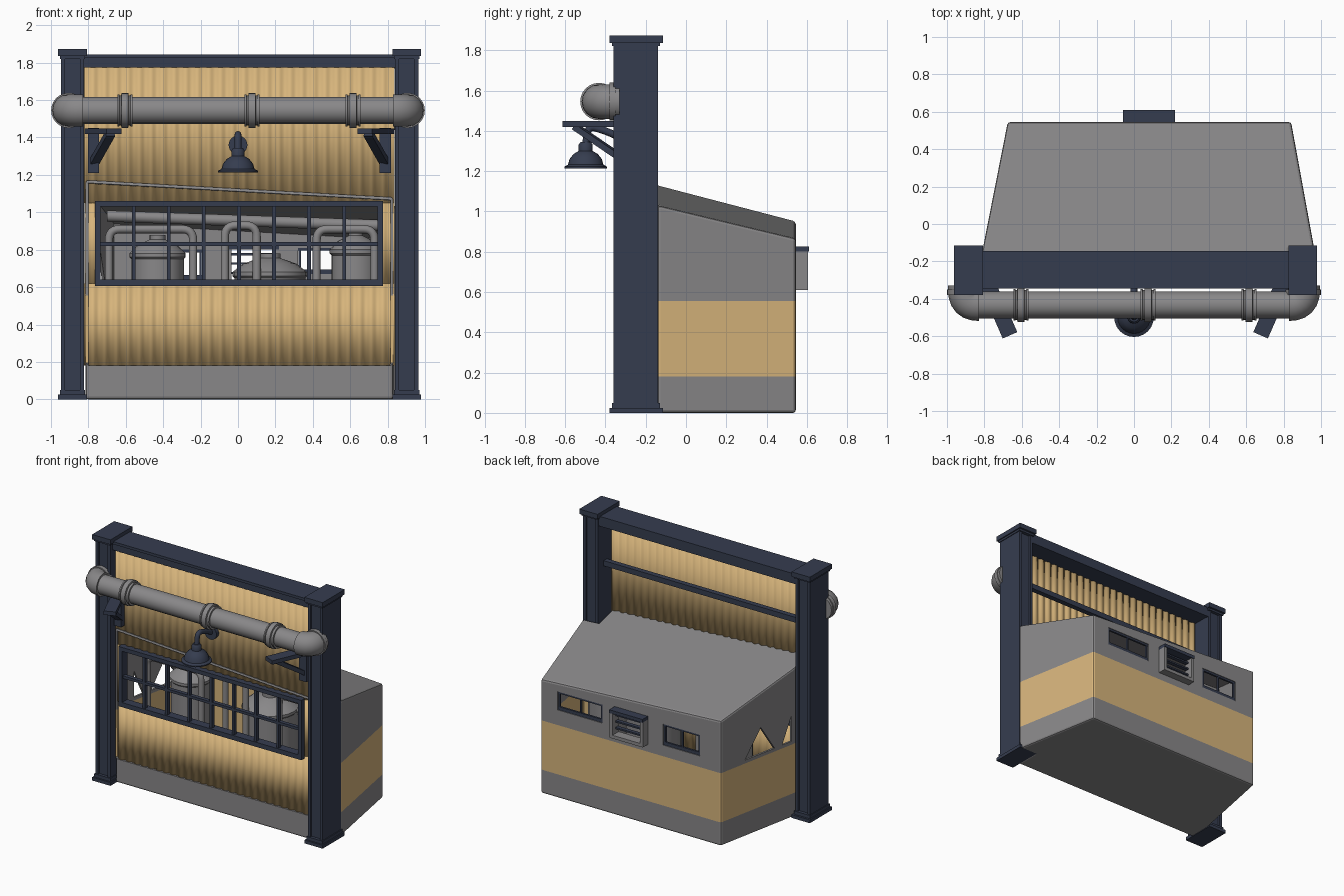
import bpy, bmesh, math
from mathutils import Vector

cube = bpy.data.objects.get("Cube")
if cube:
    bpy.data.objects.remove(cube, do_unlink=True)


def material(name, rgb):
    m = bpy.data.materials.new(name)
    m.use_nodes = True
    m.diffuse_color = (*rgb, 1)
    m.node_tree.nodes["Principled BSDF"].inputs["Base Color"].default_value = (*rgb, 1)
    return m


GREY = material("concrete grey", (0.25, 0.245, 0.25))
TAN = material("tan cladding", (0.68, 0.46, 0.2))
NAVY = material("navy steel", (0.036, 0.046, 0.078))


def finish(name, bm, *mats, smooth=False):
    bmesh.ops.recalc_face_normals(bm, faces=bm.faces)
    me = bpy.data.meshes.new(name)
    bm.to_mesh(me)
    bm.free()
    for m in mats:
        me.materials.append(m)
    ob = bpy.data.objects.new(name, me)
    bpy.context.collection.objects.link(ob)
    if smooth:
        bpy.ops.object.select_all(action='DESELECT')
        ob.select_set(True)
        bpy.context.view_layer.objects.active = ob
        bpy.ops.object.shade_smooth_by_angle(angle=math.radians(35))
    return ob


def add_box(bm, x0, x1, y0, y1, z0, z1):
    r = bmesh.ops.create_cube(bm, size=1)
    for v in r["verts"]:
        v.co = ((x0 + x1) / 2 + v.co.x * (x1 - x0), (y0 + y1) / 2 + v.co.y * (y1 - y0),
                (z0 + z1) / 2 + v.co.z * (z1 - z0))


def boxes(name, mat, *dims):
    bm = bmesh.new()
    for d in dims:
        add_box(bm, *d)
    return finish(name, bm, mat)


def add_lathe(bm, profile, axis="z", at=(0, 0, 0), n=24):
    """Spin (radius, height) pairs around an axis and cap the ends."""
    rings = []
    for r, h in profile:
        ring = []
        for i in range(n):
            a = math.tau * i / n
            c, s = r * math.cos(a), r * math.sin(a)
            p = {"x": (h, c, s), "y": (c, h, s), "z": (c, s, h)}[axis]
            ring.append(bm.verts.new(Vector(p) + Vector(at)))
        rings.append(ring)
    for a, b in zip(rings, rings[1:]):
        for i in range(n):
            bm.faces.new((a[i], a[(i + 1) % n], b[(i + 1) % n], b[i]))
    bm.faces.new(rings[0])
    bm.faces.new(rings[-1])


def tube(name, mat, points, radius, bend=None, res=4):
    """Pipe along a path; bend points are rounded by a Bezier curve."""
    cu = bpy.data.curves.new(name, 'CURVE')
    cu.dimensions = '3D'
    cu.bevel_depth, cu.bevel_resolution, cu.use_fill_caps = radius, res, True
    path = [Vector(points[0])]
    for p, q, r in zip(points, points[1:], points[2:]):
        p, q, r = Vector(p), Vector(q), Vector(r)
        d = bend or radius
        a, b = q + (p - q).normalized() * d, q + (r - q).normalized() * d
        for i in range(7):
            t = i / 6
            path.append(a * (1 - t) ** 2 + q * 2 * t * (1 - t) + b * t * t)
    path.append(Vector(points[-1]))
    sp = cu.splines.new('POLY')
    sp.points.add(len(path) - 1)
    for k, p in zip(sp.points, path):
        k.co = (*p, 1)
    tmp = bpy.data.objects.new(name, cu)
    bpy.context.collection.objects.link(tmp)
    bm = bmesh.new()
    bm.from_mesh(tmp.to_mesh())
    bpy.data.objects.remove(tmp)
    return finish(name, bm, mat, smooth=True)


def bar(name, mat, a, b, w, h):
    """Rectangular strut between two points."""
    a, b = Vector(a), Vector(b)
    bm = bmesh.new()
    add_box(bm, -w / 2, w / 2, -h / 2, h / 2, 0, (b - a).length)
    rot = (b - a).to_track_quat('Z', 'Y').to_matrix().to_4x4()
    bm.transform(rot)
    bmesh.ops.translate(bm, verts=bm.verts, vec=a)
    return finish(name, bm, mat)


# Building shell: tapered plan, banded walls, tilted roof
def roof_z(x, y):
    return 1.03 + 0.056 * (0.965 - x) - 0.25 * (y + 0.14)


plan = [(-0.815, -0.31), (0.83, -0.31), (0.83, -0.14), (0.965, -0.14),
        (0.84, 0.545), (-0.675, 0.545), (-0.81, -0.14)]
bm = bmesh.new()
rings = [[bm.verts.new((x, y, z)) for x, y in plan] for z in (0, 0.18, 0.555)]
rings.append([bm.verts.new((x, y, roof_z(x, y))) for x, y in plan])
for band in range(3):
    for i in range(len(plan)):
        if i == 0 and band > 0:
            continue
        j = (i + 1) % len(plan)
        f = bm.faces.new((rings[band][i], rings[band][j], rings[band + 1][j], rings[band + 1][i]))
        f.material_index = 1 if band == 1 else 0
bm.faces.new(rings[0])
bm.faces.new(rings[-1])
shell = finish("building_shell", bm, GREY, TAN)
bev = shell.modifiers.new("bevel", 'BEVEL')
bev.width, bev.segments, bev.limit_method = 0.014, 2, 'ANGLE'
sol = shell.modifiers.new("thickness", 'SOLIDIFY')
sol.thickness, sol.offset = 0.015, -1

# Openings in the rear and side walls
bm = bmesh.new()
rear_windows = [(0.32, 0.70, 0.67, 0.81), (-0.50, -0.19, 0.64, 0.80)]
for x0, x1, z0, z1 in rear_windows + [(-0.04, 0.20, 0.63, 0.80)]:
    add_box(bm, x0, x1, 0.45, 0.65, z0, z1)
for tri in ([(0.32, 0.58), (0.04, 0.58), (0.17, 0.78)], [(-0.03, 0.58), (-0.12, 0.58), (-0.12, 0.78)]):
    a = [bm.verts.new((-1, y, z)) for y, z in tri]
    b = [bm.verts.new((-0.6, y, z)) for y, z in tri]
    bm.faces.new(a)
    bm.faces.new(b)
    for i in range(3):
        bm.faces.new((a[i], a[i - 1], b[i - 1], b[i]))
cutter = finish("opening_cutter", bm)
cutter.hide_render = True
boo = shell.modifiers.new("openings", 'BOOLEAN')
boo.object, boo.operation, boo.solver = cutter, 'DIFFERENCE', 'EXACT'
bpy.context.view_layer.update()
baked = bpy.data.meshes.new_from_object(shell.evaluated_get(bpy.context.evaluated_depsgraph_get()))
shell.modifiers.clear()
shell.data = baked
bpy.data.objects.remove(cutter, do_unlink=True)

# Rear window bars and projecting vent hood
bars = []
for x0, x1, z0, z1 in rear_windows:
    bars += [(x0, x1, 0.525, 0.54, z0, z0 + 0.025), (x0, x1, 0.525, 0.54, z1 - 0.015, z1)]
    bars += [(x - 0.006, x + 0.006, 0.525, 0.54, z0, z1) for x in (x0 + 0.01, (x0 + x1) / 2, x1 - 0.01)]
boxes("rear_window_bars", NAVY, *bars)
boxes("vent_hood", GREY, (-0.06, -0.035, 0.53, 0.605, 0.61, 0.80), (0.195, 0.22, 0.53, 0.605, 0.61, 0.80),
      (-0.06, 0.22, 0.53, 0.605, 0.61, 0.635))
boxes("vent_top", NAVY, (-0.06, 0.22, 0.53, 0.61, 0.80, 0.825),
      *[(-0.035, 0.195, 0.54, 0.57, z, z + 0.012) for z in (0.67, 0.72, 0.77)])

# Corrugated front wall around the window opening
bm = bmesh.new()
X0, X1 = -0.82, 0.835
for x0, x1, z0, z1 in ((X0, X1, 0.18, 0.62), (X0, X1, 1.05, 1.80), (X0, -0.75, 0.62, 1.05), (0.76, X1, 0.62, 1.05)):
    n = max(4, round((x1 - x0) * 130))
    prev = None
    for i in range(n + 1):
        x = x0 + (x1 - x0) * i / n
        y = -0.302 + 0.006 * math.cos(math.tau * x / 0.062)
        pair = [bm.verts.new((x, y, z)) for z in (z0, z1)]
        if prev:
            bm.faces.new((prev[0], pair[0], pair[1], prev[1]))
        prev = pair
wall = finish("corrugated_wall", bm, TAN, smooth=True)
wall.modifiers.new("thickness", 'SOLIDIFY').thickness = 0.008

# Multi-pane front window
WX0, WX1, WZ0, WZ1 = -0.765, 0.775, 0.605, 1.06
frame = [(WX0, WX1, -0.345, -0.28, WZ0, WZ0 + 0.035), (WX0, WX1, -0.345, -0.28, WZ1 - 0.03, WZ1),
         (WX0, WX0 + 0.03, -0.345, -0.28, WZ0, WZ1), (WX1 - 0.03, WX1, -0.345, -0.28, WZ0, WZ1),
         (WX0, WX1, -0.335, -0.305, 0.82, 0.84)]
for i in range(1, 8):
    x = WX0 + 0.02 + (WX1 - WX0 - 0.04) * i / 8
    frame.append((x - 0.01, x + 0.01, -0.335, -0.305, WZ0, WZ1))
boxes("front_window_frame", NAVY, *frame)

# Steel columns with flanges, caps and feet
for side, cx in (("right", -0.885), ("left", 0.902)):
    boxes(side + "_column", NAVY,
          (cx - 0.06, cx + 0.06, -0.345, -0.155, 0, 1.85),
          (cx - 0.062, cx - 0.04, -0.36, -0.14, 0, 1.84), (cx + 0.04, cx + 0.062, -0.36, -0.14, 0, 1.84),
          (cx - 0.077, cx + 0.077, -0.38, -0.115, 1.835, 1.872),
          (cx - 0.068, cx + 0.068, -0.368, -0.13, 1.82, 1.835),
          (cx - 0.077, cx + 0.077, -0.38, -0.115, 0, 0.025),
          (cx - 0.068, cx + 0.068, -0.368, -0.13, 0.025, 0.05))
boxes("top_beam", NAVY, (-0.83, 0.845, -0.345, -0.145, 1.825, 1.845), (-0.83, 0.845, -0.335, -0.32, 1.78, 1.83),
      (-0.83, 0.845, -0.165, -0.145, 1.77, 1.83), (-0.83, 0.845, -0.335, -0.15, 1.775, 1.79))
boxes("rear_rail", NAVY, (-0.83, 0.845, -0.25, -0.21, 1.44, 1.48))

# Large duct with elbows and collars
PY, PZ = -0.432, 1.545
tube("duct", GREY, [(-0.85, PY, PZ), (0.85, PY, PZ)], 0.072, res=6)
for name, s in (("left_elbow", 1), ("right_elbow", -1)):
    tube(name, GREY, [(s * 0.83, PY, PZ), (s * 0.908, PY, PZ), (s * 0.908, -0.33, PZ)], 0.086, bend=0.075, res=6)
bm = bmesh.new()
for x in (-0.605, 0.075, 0.615):
    add_lathe(bm, [(0.07, -0.04), (0.085, -0.04), (0.085, -0.03), (0.08, -0.028), (0.08, -0.02), (0.093, -0.018),
                   (0.093, 0.018), (0.08, 0.02), (0.08, 0.028), (0.085, 0.03), (0.085, 0.04), (0.07, 0.04)],
              "x", (x, PY, PZ))
for x in (-0.905, 0.905):
    add_lathe(bm, [(0.094, -0.38), (0.094, -0.35)], "y", (x, 0, PZ))
finish("duct_collars", bm, GREY, smooth=True)

# Angled duct brackets
for name, s in (("left_bracket", 1), ("right_bracket", -1)):
    def p(x, y, z):
        return (0.007 + s * x, y, z)
    bar(name + "_arm", NAVY, p(0.79, -0.32, 1.433), p(0.67, -0.595, 1.433), 0.085, 0.03)
    bar(name + "_brace", NAVY, p(0.775, -0.33, 1.27), p(0.69, -0.55, 1.42), 0.05, 0.03)
    bar(name + "_plate", NAVY, p(0.78, -0.325, 1.21), p(0.78, -0.325, 1.45), 0.06, 0.04)

# Gooseneck lamp
bm = bmesh.new()
add_lathe(bm, [(0.08, 1.225), (0.106, 1.213), (0.106, 1.222), (0.088, 1.232), (0.08, 1.26), (0.06, 1.285),
               (0.035, 1.30), (0.035, 1.33), (0.025, 1.345)], "z", (0, -0.498, 0))
add_lathe(bm, [(0.05, -0.33), (0.05, -0.30)], "y", (0, 0, 1.36))
finish("lamp_shade", bm, NAVY, smooth=True)
tube("lamp_arm", NAVY, [(0, -0.498, 1.33), (0, -0.485, 1.425), (0, -0.40, 1.40), (0, -0.31, 1.36)], 0.018, bend=0.04)

# Interior tanks and pipework
bm = bmesh.new()
for x, y, r, top in ((-0.43, 0.05, 0.14, 0.78), (0.17, 0.15, 0.19, 0.68), (0.63, 0.05, 0.13, 0.80)):
    add_lathe(bm, [(r, 0.02), (r, top - 0.03), (r + 0.01, top - 0.02), (r + 0.01, top), (r * 0.75, top + 0.045),
                   (r * 0.3, top + 0.075), (r * 0.3, top + 0.1)], "z", (x, y, 0), 20)
finish("tanks", bm, GREY, smooth=True)
for i, (x0, x1, y, z) in enumerate(((-0.69, -0.24, -0.1, 0.91), (-0.07, 0.10, -0.05, 0.93), (0.42, 0.73, -0.1, 0.91))):
    tube("process_pipe_%d" % i, GREY, [(x0, y, 0.02), (x0, y, z), (x1, y, z), (x1, y, 0.02)], 0.022, bend=0.06)
tube("overhead_pipe", GREY, [(-0.7, 0.1, 0.98), (0.75, 0.1, 0.93)], 0.03)
